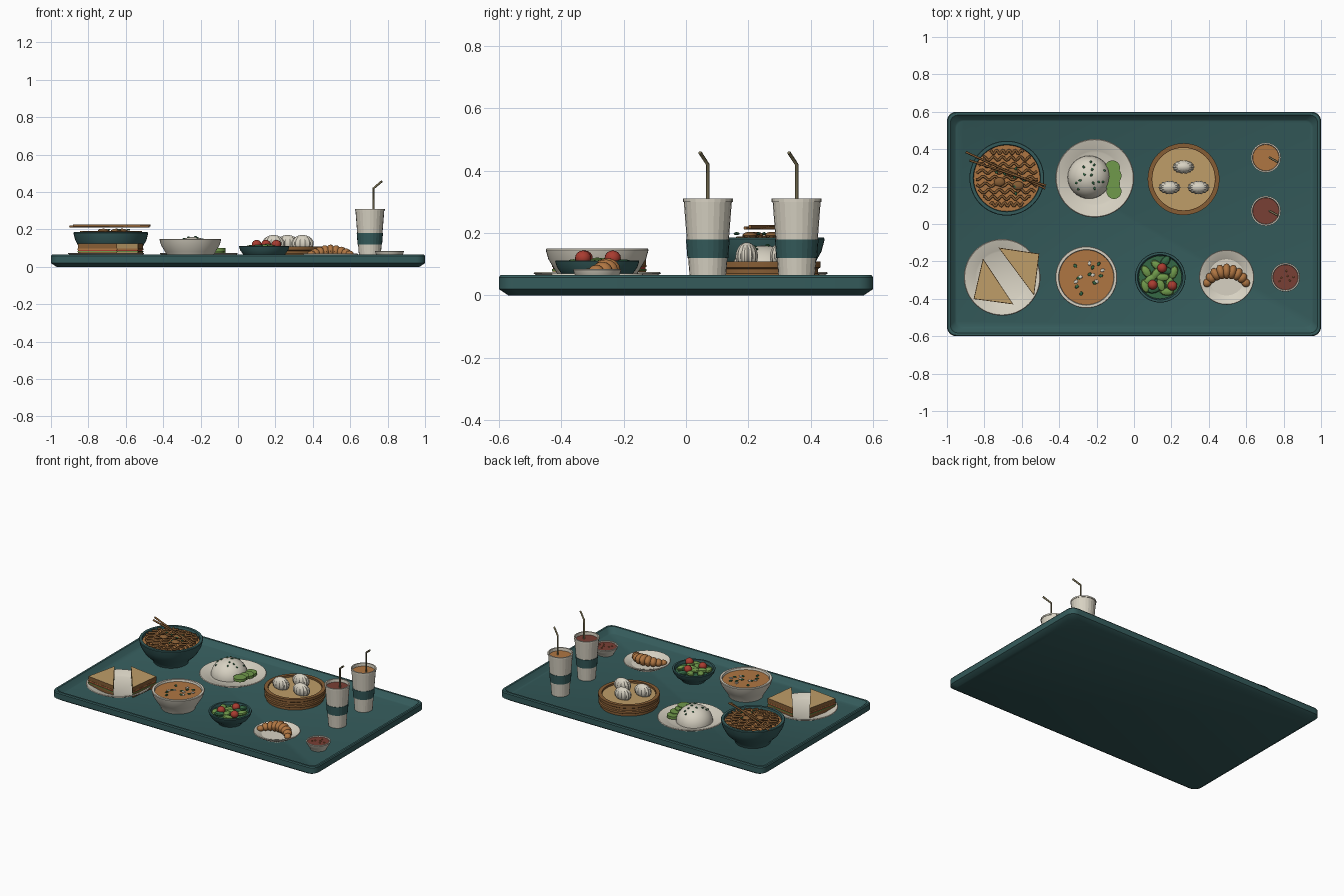
import bpy, bmesh, math, random
from mathutils import Vector, Matrix

random.seed(4)
if "Cube" in bpy.data.objects:
    bpy.data.objects.remove(bpy.data.objects["Cube"])

FLOOR = 0.03


def material(name, *rgb):
    m = bpy.data.materials.new(name)
    m.use_nodes = True
    m.diffuse_color = (*rgb, 1)
    m.node_tree.nodes["Principled BSDF"].inputs["Base Color"].default_value = (*rgb, 1)
    return m


TEAL = material("teal", .035, .105, .105)
CREAM = material("cream", .68, .64, .54)
TAN = material("tan bread", .52, .34, .14)
ORANGE = material("golden orange", .43, .18, .055)
BROWN = material("crust brown", .24, .11, .035)
RED = material("tomato red", .40, .045, .03)
SAUCE = material("dark red sauce", .19, .05, .035)
GREEN = material("leaf green", .16, .32, .07)
HERB = material("herb green", .035, .14, .06)
KHAKI = material("straw khaki", .20, .17, .09)


def finish(name, bm, mats, smooth=True):
    bmesh.ops.recalc_face_normals(bm, faces=bm.faces)
    mesh = bpy.data.meshes.new(name)
    bm.to_mesh(mesh)
    bm.free()
    for m in (mats if isinstance(mats, list) else [mats]):
        mesh.materials.append(m)
    ob = bpy.data.objects.new(name, mesh)
    bpy.context.collection.objects.link(ob)
    if smooth:
        bpy.ops.object.select_all(action='DESELECT')
        ob.select_set(True)
        bpy.context.view_layer.objects.active = ob
        bpy.ops.object.shade_smooth_by_angle(angle=math.radians(32))
    return ob


def lathe(name, x, y, profile, mat, segs=48, smooth=True):
    """Spin a profile of (radius, height) points about a vertical axis."""
    bm = bmesh.new()
    vs = [bm.verts.new((r, 0, z)) for r, z in profile]
    es = [bm.edges.new(p) for p in zip(vs, vs[1:])]
    bmesh.ops.spin(bm, geom=vs + es, cent=(0, 0, 0), axis=(0, 0, 1),
                   angle=math.tau, steps=segs)
    bmesh.ops.remove_doubles(bm, verts=bm.verts, dist=1e-5)
    bmesh.ops.translate(bm, verts=bm.verts, vec=(x, y, 0))
    return finish(name, bm, mat, smooth)


def disc(name, x, y, r, z, mat, h=0.008):
    return lathe(name, x, y, [(0, z - h), (r, z - h), (r, z), (0, z)], mat)


def ball(name, loc, size, mat, turn=0.0, segs=16, pleat=0.0):
    """Ellipsoid, with optional vertical pleats."""
    bm = bmesh.new()
    bmesh.ops.create_uvsphere(bm, u_segments=segs, v_segments=max(6, segs // 2), radius=1)
    for v in bm.verts:
        k = 1 + pleat * math.cos(math.atan2(v.co.y, v.co.x) * segs / 2)
        v.co = Vector((v.co.x * k * size[0], v.co.y * k * size[1], v.co.z * size[2]))
    bmesh.ops.transform(bm, matrix=Matrix.Translation(loc) @ Matrix.Rotation(turn, 4, 'Z'),
                        verts=bm.verts)
    return finish(name, bm, mat)


def tube(name, points, r, mat):
    cu = bpy.data.curves.new(name, 'CURVE')
    cu.dimensions = '3D'
    cu.bevel_depth, cu.bevel_resolution, cu.use_fill_caps = r, 1, True
    sp = cu.splines.new('POLY')
    sp.points.add(len(points) - 1)
    for p, co in zip(sp.points, points):
        p.co = (*co, 1)
    cu.materials.append(mat)
    ob = bpy.data.objects.new(name, cu)
    bpy.context.collection.objects.link(ob)
    bpy.ops.object.select_all(action='DESELECT')
    ob.select_set(True)
    bpy.context.view_layer.objects.active = ob
    bpy.ops.object.convert(target='MESH')


def scatter(name, x, y, r, z, mat, count, size, rise=0.0):
    """Small flat bits; rise lifts them onto a dome of that height."""
    for i in range(count):
        a, d = i * 2.4 + random.random(), r * math.sqrt((i + .5) / count)
        h = rise * math.sqrt(max(0, 1 - (d / r * .8) ** 2))
        ball(f"{name}_{i}", (x + d * math.cos(a), y + d * math.sin(a), z + h),
             (size, size * .7, .005), mat, turn=a, segs=8)


# Tray: stacked rounded rectangles
bm = bmesh.new()
rings = []
for hx, hy, rad, z in [(.97, .57, .04, 0), (1, .6, .05, .02), (1, .6, .05, .058),
                       (.995, .595, .045, .065), (.982, .582, .04, .065),
                       (.957, .557, .04, .034), (.95, .55, .04, FLOOR)]:
    ring = []
    for q, (sx, sy) in enumerate([(1, 1), (-1, 1), (-1, -1), (1, -1)]):
        for k in range(7):
            a = (q + k / 6) * math.pi / 2
            ring.append(bm.verts.new((sx * (hx - rad) + rad * math.cos(a),
                                      sy * (hy - rad) + rad * math.sin(a), z)))
    rings.append(ring)
for lo, hi in zip(rings, rings[1:]):
    for i in range(len(lo)):
        j = (i + 1) % len(lo)
        bm.faces.new((lo[i], lo[j], hi[j], hi[i]))
bm.faces.new(rings[0])
bm.faces.new(rings[-1])
finish("tray", bm, TEAL)


def plate(name, x, y, r, top):
    lathe(name, x, y, [(0, FLOOR), (r * .62, FLOOR), (r * .97, top - .008), (r, top - .004),
                       (r * .98, top), (r * .7, top - .016), (r * .66, top - .02),
                       (0, top - .02)], CREAM)


def bowl(name, x, y, r, top, mat, foot=.55):
    h = top - FLOOR
    lathe(name, x, y, [(0, FLOOR), (r * foot, FLOOR), (r * (foot + .03), FLOOR + h * .12),
                       (r * .82, FLOOR + h * .42), (r * .95, FLOOR + h * .72), (r, top - .004),
                       (r * .985, top), (r * .9, top), (r * .86, FLOOR + h * .7),
                       (r * .6, FLOOR + h * .3), (0, FLOOR + h * .25)], mat)


# Noodle bowl with broth, noodles, toppings and chopsticks
nx, ny = -.68, .245
bowl("noodle_bowl", nx, ny, .2, .185, TEAL)
disc("noodle_broth", nx, ny, .177, .168, ORANGE)
for i in range(9):
    dy = -.14 + i * .035
    half = math.sqrt(.165 ** 2 - dy ** 2)
    tube(f"noodle_{i}", [(nx - half + half * k / 15, ny + dy + .01 * math.sin(k * 1.1 + i), .173
                          + .012 * (1 - (dy / .15) ** 2)) for k in range(31)], .007, BROWN)
for i, (dx, dy) in enumerate([(-.04, -.02), (.03, .03), (.06, -.04)]):
    ball(f"noodle_topping_{i}", (nx + dx, ny + dy, .192), (.03, .024, .012), BROWN)
scatter("noodle_herb", nx + .02, ny, .09, .198, HERB, 8, .01)
tube("chopstick_back", [(-.9, .385, .216), (-.475, .19, .216)], .006, BROWN)
tube("chopstick_front", [(-.88, .34, .22), (-.47, .205, .22)], .006, BROWN)

# Rice plate
plate("rice_plate", -.21, .245, .21, .075)
rice = [(.115 * math.cos(a), .055 + .105 * math.sin(a))
        for a in [k * math.pi / 20 for k in range(10)]]
lathe("rice_mound", -.24, .25, [(0, .05), (.115, .05)] + rice + [(0, .16)], CREAM, 32)
scatter("rice_herb", -.24, .25, .09, .056, HERB, 14, .009, .105)
for i in range(4):
    disc(f"cucumber_slice_{i}", -.115 + .008 * (i % 2), .3 - i * .042, .04,
         .085 + .005 * i, GREEN, .018)

# Steamer basket with pleated buns
lathe("steamer_basket", .265, .24, [(0, FLOOR), (.18, FLOOR), (.18, .045), (.19, .05), (.19, .065),
      (.184, .07), (.184, .085), (.192, .09), (.192, .108), (.168, .108), (.168, .09), (0, .09)], BROWN)
disc("steamer_liner", .265, .24, .167, .096, TAN)
for i, (x, y) in enumerate([(.265, .305), (.19, .195), (.345, .195)]):
    ball(f"bun_{i}", (x, y, .125), (.057, .035, .045), CREAM, segs=28, pleat=.05)

# Sandwich halves: stacked triangular layers, crust on the outer sides
plate("sandwich_plate", -.705, -.285, .205, .075)
LAYERS = [("bread_bottom", .052, .078, TAN, 1), ("lettuce", .078, .084, GREEN, 1.02),
          ("tomato", .084, .091, RED, .98), ("cheese", .091, .097, ORANGE, 1.02),
          ("bread_top", .097, .124, TAN, 1)]
HALVES = {"left": [(-.722, -.128), (-.508, -.16), (-.535, -.38)],
          "right": [(-.647, -.428), (-.856, -.40), (-.807, -.187)]}
for side, tri in HALVES.items():
    c = sum((Vector(p) for p in tri), Vector((0, 0))) / 3
    cut = (Vector(tri[2]) - Vector(tri[0])).normalized()
    for part, z0, z1, mat, grow in LAYERS:
        bm = bmesh.new()
        flat = [c + (Vector(p) - c) * grow for p in tri]
        f = bm.faces.new([bm.verts.new((p.x, p.y, z0)) for p in flat])
        up = bmesh.ops.extrude_face_region(bm, geom=[f])["geom"]
        bmesh.ops.translate(bm, vec=(0, 0, z1 - z0),
                            verts=[v for v in up if isinstance(v, bmesh.types.BMVert)])
        bm.normal_update()
        for f in bm.faces:
            n = f.normal
            if mat is TAN and abs(n.z) < .5 and abs(n.xy.dot(cut)) > .2:
                f.material_index = 1
        finish(f"sandwich_{side}_{part}", bm, [mat, BROWN], smooth=False)

# Soup bowl
bowl("soup_bowl", -.255, -.285, .165, .15, CREAM, .65)
disc("soup", -.255, -.285, .146, .136, ORANGE)
scatter("soup_herb", -.255, -.285, .1, .138, HERB, 9, .012)
scatter("soup_crouton", -.245, -.275, .085, .138, CREAM, 6, .013)

# Salad bowl
sx, sy = .14, -.285
bowl("salad_bowl", sx, sy, .135, .112, TEAL)
disc("salad_base", sx, sy, .115, .095, HERB)
for i in range(13):
    a, d = i * 2.4, .095 * math.sqrt((i + .3) / 13)
    ball(f"lettuce_leaf_{i}", (sx + d * math.cos(a), sy + d * math.sin(a), .108 - .08 * d),
         (.038, .022, .015), HERB if i % 4 == 3 else GREEN, turn=a * 1.7, segs=10)
for i, (x, y) in enumerate([(.15, -.235), (.10, -.325), (.205, -.33)]):
    ball(f"cherry_tomato_{i}", (x, y, .12), (.026, .026, .024), RED)

# Croissant: overlapping segments along an arc
plate("croissant_plate", .495, -.285, .147, .07)
for i in range(9):
    t = (i - 4) / 4
    a = t * 1.05
    w = .042 - .02 * abs(t) ** 1.5
    ball(f"croissant_segment_{i}", (.495 + .118 * math.sin(a), -.345 + .062 * math.cos(a)
         + .03 * (1 - t * t), .05 + w * .8), (.024, w, w * .85), ORANGE, turn=-a * .9)

# Sauce dish
bowl("sauce_dish", .81, -.285, .077, .085, CREAM, .65)
disc("sauce", .81, -.285, .067, .079, SAUCE)
scatter("sauce_seed", .81, -.285, .045, .08, ORANGE, 6, .006)

# Drink cups with sleeves and bent straws
for side, y, drink in [("back", .355, ORANGE), ("front", .07, SAUCE)]:
    lathe(f"cup_{side}", .705, y, [(0, FLOOR), (.056, FLOOR), (.077, .3), (.08, .3), (.08, .31),
          (.072, .31), (.069, .28), (0, .28)], CREAM, 24, False)
    lathe(f"cup_sleeve_{side}", .705, y, [(.062, .12), (.0655, .12), (.0702, .18), (.066, .18)],
          TEAL, 24, False)
    disc(f"drink_{side}", .705, y, .0705, .29, drink)
    tube(f"straw_{side}", [(.725, y, .2), (.725, y, .42), (.77, y - .025, .458)], .006, KHAKI)
